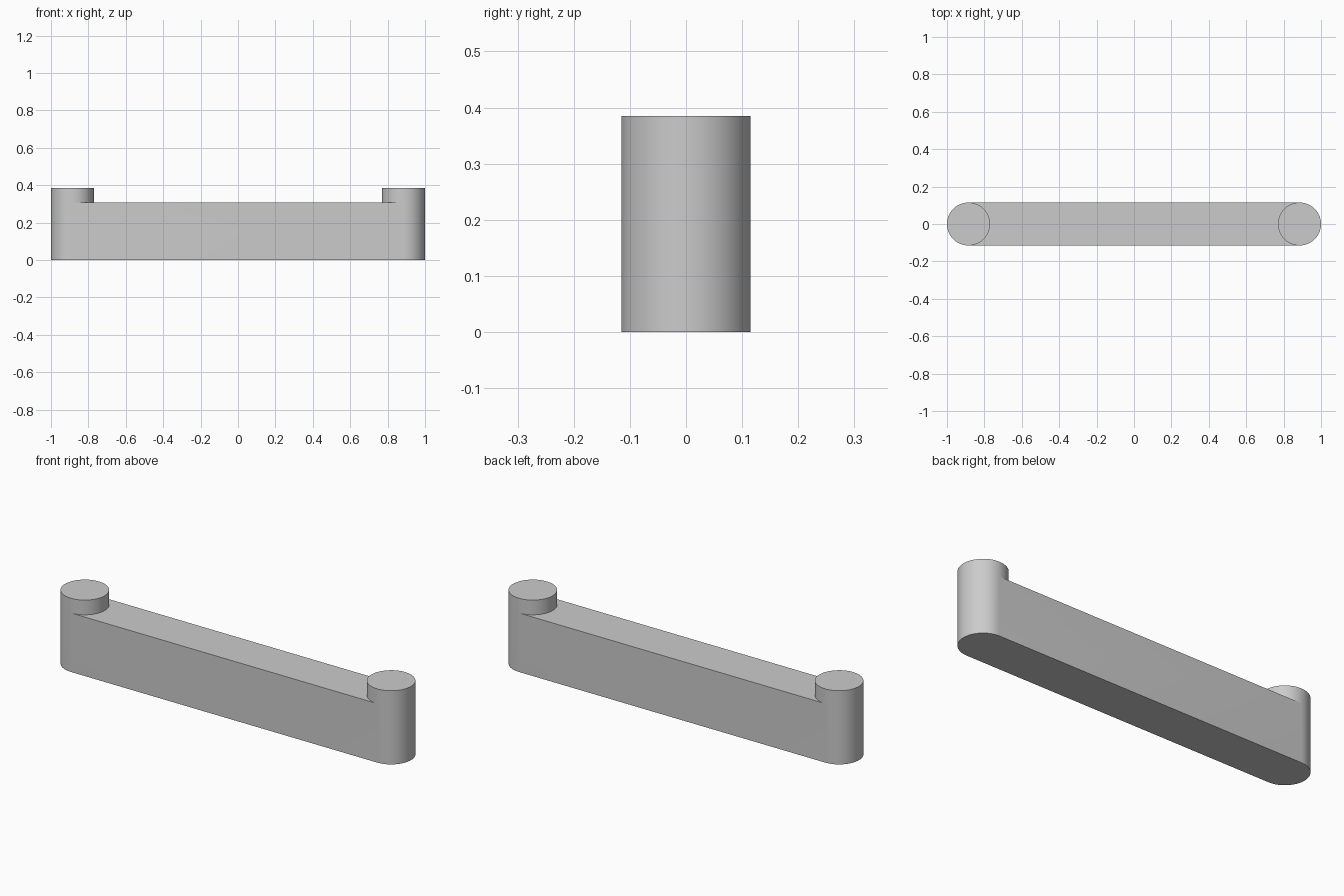
import bpy
import bmesh
from math import cos, sin, pi, radians

if "Cube" in bpy.data.objects:
    bpy.data.objects.remove(bpy.data.objects["Cube"])

RADIUS = 0.115
CENTRE = 1 - RADIUS
BAR_TOP = 0.308
POST_TOP = 0.385
HALF = 32  # segments in half a circle

grey = bpy.data.materials.new("mid grey")
grey.use_nodes = True
colour = (0.6, 0.6, 0.6, 1)
grey.diffuse_color = colour
grey.node_tree.nodes["Principled BSDF"].inputs["Base Color"].default_value = colour

bm = bmesh.new()


def arc(side, z, inner=False):
    """Half circle on one end, counter-clockwise, on its outer or inner half."""
    start = -pi / 2 if (side > 0) != inner else pi / 2
    angles = [start + pi * i / HALF for i in range(HALF + 1)]
    return [bm.verts.new((side * CENTRE + RADIUS * cos(a), RADIUS * sin(a), z))
            for a in angles]


def wall(low, high):
    for i in range(len(low) - 1):
        bm.faces.new((low[i], low[i + 1], high[i + 1], high[i]))


ends = {}
for side in (1, -1):
    # Outer wall runs full height; inner wall rises only from the bar
    base, mid, top = (arc(side, z) for z in (0, BAR_TOP, POST_TOP))
    wall(base, mid)
    wall(mid, top)
    inner_low = [mid[-1]] + arc(side, BAR_TOP, True)[1:-1] + [mid[0]]
    inner_high = [top[-1]] + arc(side, POST_TOP, True)[1:-1] + [top[0]]
    wall(inner_low, inner_high)
    bm.faces.new(top + inner_high[1:-1])
    ends[side] = base, mid, inner_low

# Long sides of the bar
(base_l, mid_l, in_l), (base_r, mid_r, in_r) = ends[1], ends[-1]
wall([base_l[-1], base_r[0]], [mid_l[-1], mid_r[0]])
wall([base_r[-1], base_l[0]], [mid_r[-1], mid_l[0]])

# Bar top between the posts, in strips joining the two inner arcs
mirrored = in_r[::-1]
for i in range(HALF):
    bm.faces.new((in_l[i], mirrored[i], mirrored[i + 1], in_l[i + 1]))

# Rounded underside
bm.faces.new((base_l + base_r)[::-1])
bm.verts.index_update()
bmesh.ops.delete(bm, geom=[v for v in bm.verts if not v.link_faces], context="VERTS")
bmesh.ops.recalc_face_normals(bm, faces=bm.faces)

mesh = bpy.data.meshes.new("bar_with_end_posts")
bm.to_mesh(mesh)
bm.free()
mesh.materials.append(grey)
bar = bpy.data.objects.new("bar_with_end_posts", mesh)
bpy.context.collection.objects.link(bar)

bpy.ops.object.select_all(action="DESELECT")
bar.select_set(True)
bpy.context.view_layer.objects.active = bar
bpy.ops.object.shade_smooth_by_angle(angle=radians(30))
